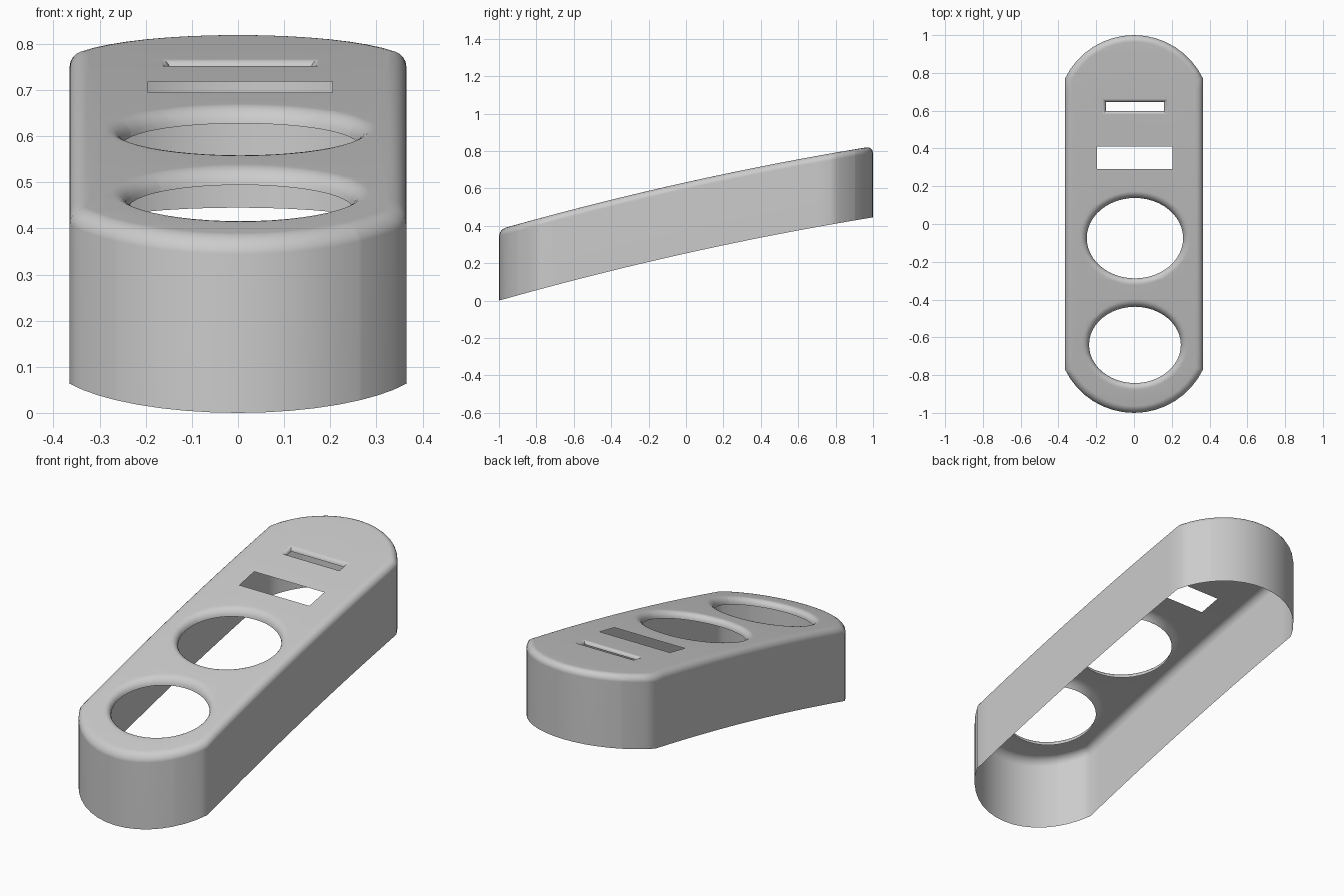
import bpy, bmesh, math
from mathutils import Vector

cube = bpy.data.objects.get("Cube")
if cube:
    bpy.data.objects.remove(cube)

HEIGHT, HALF_WIDTH, END_RADIUS, END_CENTRE = 0.38, 0.365, 0.405, 0.595
ROUND = 0.036
STEPS = 5


def outline(inset):
    """Long plate with a shallow arc at each end, shrunk by inset."""
    w, r = HALF_WIDTH - inset, END_RADIUS - inset
    half = math.asin(w / r)
    arc = [half * (1 - i / 8) for i in range(17)]
    back = [(r * math.sin(a), END_CENTRE + r * math.cos(a)) for a in arc]
    return back + [(-x, -y) for x, y in back]


def ellipse(cy, rx, ry, grow):
    turns = [math.tau * i / 48 for i in range(48)]
    return [(0.005 + (rx + grow) * math.cos(a), cy + (ry + grow) * math.sin(a)) for a in turns]


def rectangle(cy, hx, hy, grow):
    hx, hy = hx + grow, hy + grow
    return [(0.005 + sx * hx, cy + sy * hy) for sx, sy in ((1, 1), (-1, 1), (-1, -1), (1, -1))]


bm = bmesh.new()


def ring(points, z):
    return [bm.verts.new((x, y, z)) for x, y in points]


def bridge(lower, upper):
    n = len(lower)
    for i in range(n):
        j = (i + 1) % n
        bm.faces.new((lower[i], lower[j], upper[j], upper[i]))


def loop_edges(loop):
    found = []
    for i, v in enumerate(loop):
        w = loop[(i + 1) % len(loop)]
        found.append(bm.edges.get((v, w)) or bm.edges.new((v, w)))
    return found


# Side wall and rounded shoulder
rings = [ring(outline(0), 0)]
for k in range(STEPS + 1):
    a = math.pi / 2 * k / STEPS
    rings.append(ring(outline(ROUND * (1 - math.cos(a))), HEIGHT - ROUND * (1 - math.sin(a))))
for lower, upper in zip(rings, rings[1:]):
    bridge(lower, upper)
top_edges = loop_edges(rings[-1])


# Openings with a lip rolled down into the shell
def rolled_opening(shape, cy, rx, ry, lip):
    loops = []
    for k in range(STEPS + 1):
        a = math.pi / 2 * k / STEPS
        loops.append(ring(shape(cy, rx, ry, lip * (1 - math.sin(a))), HEIGHT - lip * (1 - math.cos(a))))
    for outer, inner in zip(loops, loops[1:]):
        bridge(outer, inner)
    return loop_edges(loops[0])


top_edges += rolled_opening(ellipse, -0.64, 0.243, 0.202, 0.035)
top_edges += rolled_opening(ellipse, -0.075, 0.255, 0.213, 0.035)
top_edges += rolled_opening(rectangle, 0.622, 0.153, 0.023, 0.018)

# Plain window
top_edges += loop_edges(ring(rectangle(0.35, 0.2, 0.06, 0), HEIGHT))

# Top plate
bmesh.ops.triangle_fill(bm, use_beauty=True, edges=top_edges, normal=Vector((0, 0, 1)))
bmesh.ops.recalc_face_normals(bm, faces=bm.faces)

# Slice across the length, then slope and bow the shell
for i in range(-9, 10):
    bmesh.ops.bisect_plane(bm, geom=bm.verts[:] + bm.edges[:] + bm.faces[:], dist=0.0001,
                           plane_co=(0, i / 10 + 0.003, 0), plane_no=(0, 1, 0))
for v in bm.verts:
    y = v.co.y
    v.co.z += 0.2525 + 0.2225 * y - 0.03 * y * y

# Make sure the top plate faces up
bm.normal_update()
plate = max(bm.faces, key=lambda f: abs(f.normal.z) * f.calc_area())
if plate.normal.z < 0:
    bmesh.ops.reverse_faces(bm, faces=bm.faces[:])

mesh = bpy.data.meshes.new("cover_shell")
bm.to_mesh(mesh)
bm.free()
shell = bpy.data.objects.new("cover_shell", mesh)
bpy.context.collection.objects.link(shell)

# Plain grey finish
grey = bpy.data.materials.new("light_grey")
grey.use_nodes = True
colour = (0.6, 0.6, 0.6, 1)
grey.diffuse_color = colour
for node in grey.node_tree.nodes:
    if node.type == 'BSDF_PRINCIPLED':
        node.inputs["Base Color"].default_value = colour
mesh.materials.append(grey)

bpy.ops.object.select_all(action='DESELECT')
shell.select_set(True)
bpy.context.view_layer.objects.active = shell
bpy.ops.object.shade_smooth_by_angle(angle=math.radians(35))
weighted = shell.modifiers.new("even_shading", 'WEIGHTED_NORMAL')
weighted.keep_sharp = True
